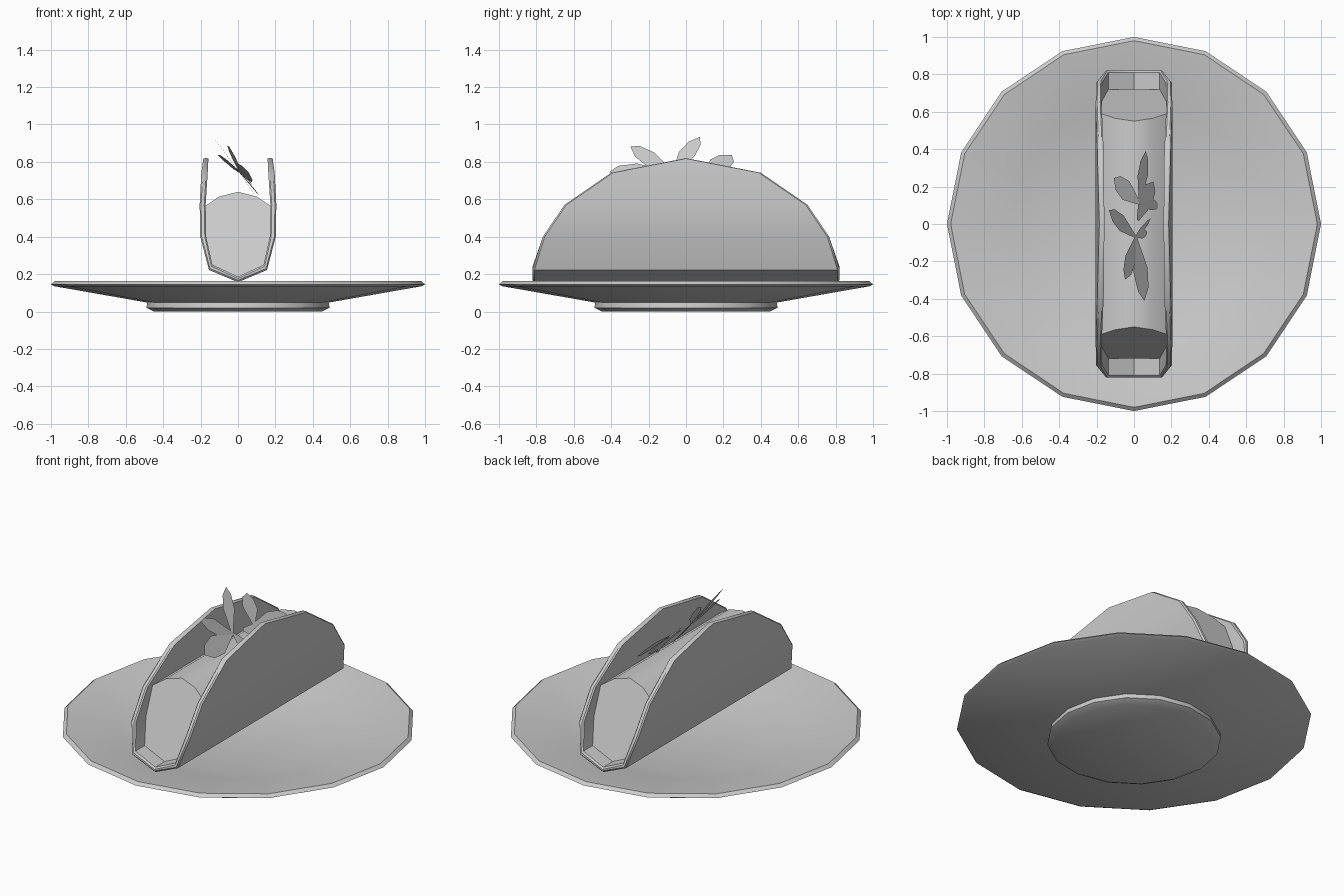
import bpy, bmesh, math
from mathutils import Vector

if "Cube" in bpy.data.objects:
    bpy.data.objects.remove(bpy.data.objects["Cube"])


def make(name, verts, faces, smooth=True):
    me = bpy.data.meshes.new(name)
    me.from_pydata(verts, [], faces)
    bm = bmesh.new()
    bm.from_mesh(me)
    bmesh.ops.remove_doubles(bm, verts=bm.verts, dist=1e-5)
    bmesh.ops.recalc_face_normals(bm, faces=bm.faces)
    bm.to_mesh(me)
    bm.free()
    ob = bpy.data.objects.new(name, me)
    bpy.context.collection.objects.link(ob)
    if smooth:
        bpy.ops.object.select_all(action='DESELECT')
        bpy.context.view_layer.objects.active = ob
        ob.select_set(True)
        bpy.ops.object.shade_smooth_by_angle(angle=math.radians(35))
    return ob


def lathe(name, profile, n):
    verts = [(r * math.cos(2 * math.pi * i / n), r * math.sin(2 * math.pi * i / n), z)
             for r, z in profile for i in range(n)]
    faces = [(j * n + i, j * n + (i + 1) % n, (j + 1) * n + (i + 1) % n, (j + 1) * n + i)
             for j in range(len(profile) - 1) for i in range(n)]
    faces += [tuple(range(n)), tuple(range((len(profile) - 1) * n, len(profile) * n))]
    return make(name, verts, faces)


# Sixteen-sided plate with a foot and a shallow well
lathe("plate", [(0.45, 0), (0.49, 0.02), (0.485, 0.048), (0.98, 0.135), (1.0, 0.145),
                (0.98, 0.162), (0.66, 0.113), (0.49, 0.065)], 16)

# Folded shell: cross-section (x, z, half length); outer and inner skins joined at the rim
outer = [(0, 0.157, 0.82), (0.155, 0.222, 0.82), (0.202, 0.40, 0.765), (0.205, 0.57, 0.65),
         (0.196, 0.742, 0.40), (0.185, 0.82, 0.0)]
inner = [(0, 0.187, 0.82), (0.137, 0.25, 0.82), (0.17, 0.40, 0.765), (0.173, 0.57, 0.65),
         (0.162, 0.742, 0.40), (0.158, 0.82, 0.0)]


def mirrored(half):
    return [(-x, z, y) for x, z, y in half[:0:-1]] + half


def skin(rows):
    return [(x, s * y, z) for x, z, y in rows for s in (-1, 1)]


o, i = mirrored(outer), mirrored(inner)
verts = skin(o) + skin(i)
n = len(o)
faces = []
for k in range(n - 1):
    a, b = 2 * k, 2 * k + 2
    for off in (0, 2 * n):
        quad = [a + off, a + 1 + off, b + 1 + off, b + off]
        if k == 0:
            quad.remove(a + 1 + off)
        if k == n - 2:
            quad.remove(b + 1 + off)
        faces.append(tuple(quad))
    for s in (0, 1):
        p = a if k == 0 else a + s
        q = b if k == n - 2 else b + s
        faces.append((p, q, q + 2 * n, p + 2 * n))
used = sorted({v for f in faces for v in f})
remap = {v: c for c, v in enumerate(used)}
shell = make("taco_shell", [verts[v] for v in used], [tuple(remap[v] for v in f) for f in faces])
bev = shell.modifiers.new("rim_bevel", 'BEVEL')
bev.width = 0.008
bev.segments = 1
bev.limit_method = 'ANGLE'
bev.angle_limit = math.radians(55)

# Filling: closed section whose ends slope inwards like the shell
half = [(0, 0.186, 0.72), (0.138, 0.25, 0.72), (0.17, 0.40, 0.66), (0.174, 0.565, 0.59),
        (0.10, 0.615, 0.565), (0, 0.64, 0.55)]
ring = mirrored(half)[1:]
m = len(ring)
verts = skin(ring)
faces = [(2 * k, 2 * k + 1, (2 * k + 3) % (2 * m), (2 * k + 2) % (2 * m)) for k in range(m)]
faces += [tuple(range(0, 2 * m, 2)), tuple(range(1, 2 * m, 2))]
make("filling", verts, faces)

# Herb leaves: flat blades lying in a steep plane
normal = Vector((0.79, 0, 0.61))


def leaf(name, base, tip, width):
    base, tip = Vector(base), Vector(tip)
    d = tip - base
    side = d.cross(normal).normalized() * width / 2
    shape = [(0, 0.15), (0.55, 1), (0.85, 0.75), (1, 0.1), (0.8, -0.7), (0.5, -0.95), (0, -0.15)]
    make(name, [base + d * t + side * w for t, w in shape], [tuple(range(len(shape)))], False)


front, back = (0.01, -0.07, 0.74), (0.03, 0.11, 0.73)
leaves = [(front, (-0.135, 0.07, 0.935), 0.09), (front, (-0.045, -0.30, 0.88), 0.10),
          (front, (0.06, -0.41, 0.74), 0.13), (front, (0.07, -0.04, 0.66), 0.05),
          (back, (-0.11, 0.24, 0.84), 0.12), (back, (0.06, 0.39, 0.70), 0.09),
          ((0.02, 0.02, 0.73), (0.10, 0.23, 0.64), 0.13), (back, (0.14, 0.10, 0.58), 0.06)]
for k, (b, t, w) in enumerate(leaves):
    leaf(f"herb_leaf_{k + 1}", b, t, w)
# Stem joining the two sprigs down to the filling
leaf("herb_stem", (0.09, 0.03, 0.62), front, 0.03)
